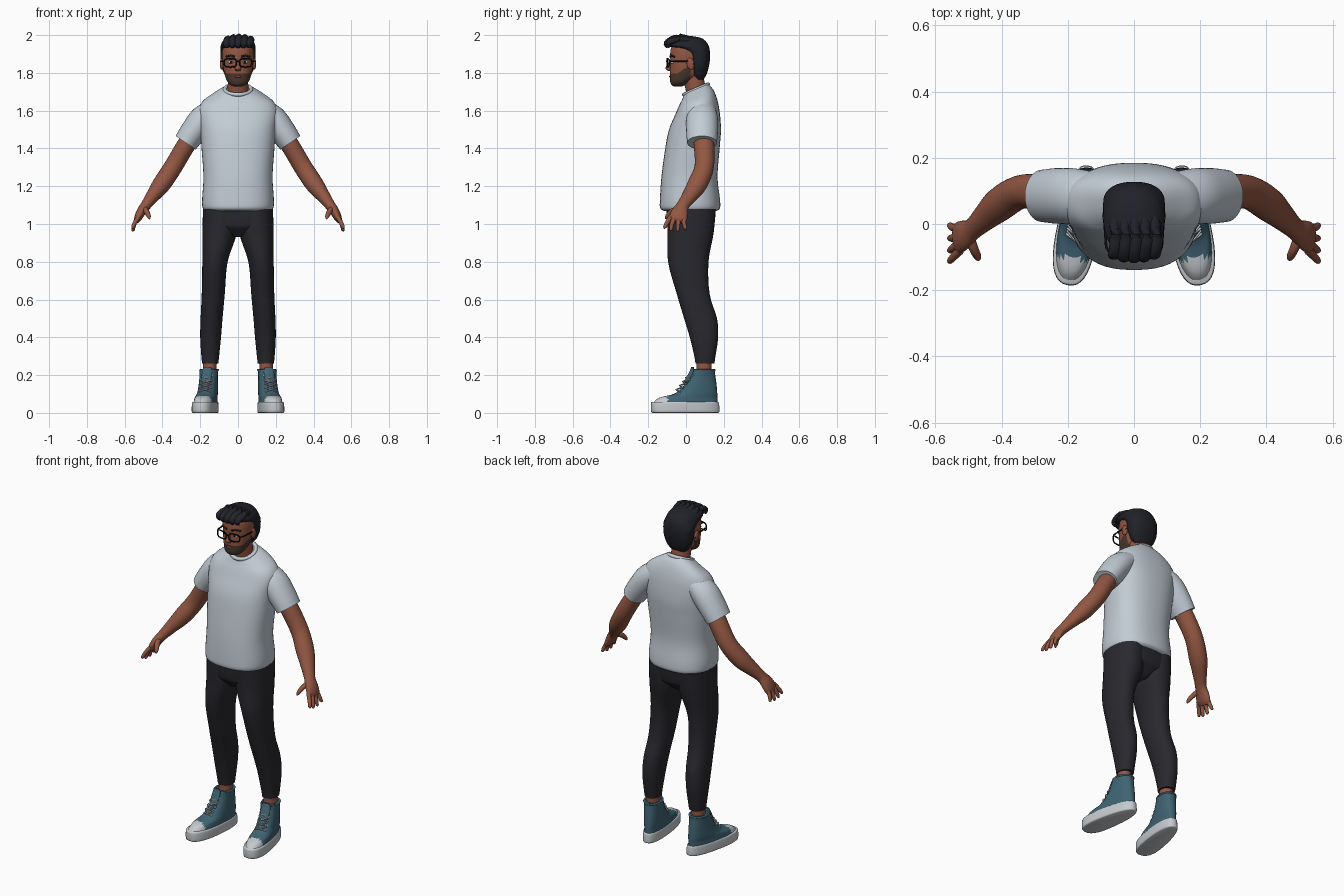
import bpy, bmesh, math
from mathutils import Vector, Matrix

if "Cube" in bpy.data.objects:
    bpy.data.objects.remove(bpy.data.objects["Cube"])


def material(name, r, g, b):
    m = bpy.data.materials.new(name)
    m.diffuse_color = (r, g, b, 1)
    m.use_nodes = True
    m.node_tree.nodes["Principled BSDF"].inputs["Base Color"].default_value = m.diffuse_color
    return m


SHIRT = material("pale_grey_cotton", .54, .60, .66)
SKIN = material("brown_skin", .29, .095, .055)
PANTS = material("charcoal_cloth", .021, .021, .027)
HAIR = material("black_hair", .015, .016, .022)
BEARD = material("dark_beard", .07, .04, .028)
FRAME = material("black_plastic", .006, .006, .007)
CANVAS = material("teal_canvas", .05, .125, .17)
RUBBER = material("white_rubber", .56, .59, .61)
EYE = material("eye_white", .6, .57, .54)
LIP = material("lip_brown", .2, .055, .04)


def finish(ob, mirror=False, angle=50):
    bpy.ops.object.select_all(action='DESELECT')
    ob.select_set(True)
    bpy.context.view_layer.objects.active = ob
    bpy.ops.object.shade_smooth_by_angle(angle=math.radians(angle))
    if mirror:
        ob.modifiers.new("mirror", 'MIRROR').use_mirror_merge = False
    return ob


def spline(keys, steps):
    """Smooth rows of numbers passing through every key."""
    out = []
    for i in range(len(keys) - 1):
        a, b, c, d = (keys[max(0, min(len(keys) - 1, i + k))] for k in (-1, 0, 1, 2))
        for s in range(steps):
            t = s / steps
            out.append([.5 * (2 * q + (r - p) * t + (2 * p - 5 * q + 4 * r - u) * t * t
                              + (3 * q - p - 3 * r + u) * t ** 3) for p, q, r, u in zip(a, b, c, d)])
    return out + [list(keys[-1])]


def loft(name, keys, mats, upright=False, power=2, n=32, steps=4, mirror=False,
         rule=None, taper=0, matrix=None):
    """Skin over rings; key = x, y, z, half width, half depth, tilt (optional)."""
    rows = spline([tuple(k) + (0,) * (6 - len(k)) for k in keys], steps)
    pts = [Vector(r[:3]) for r in rows]
    bm, rings = bmesh.new(), []
    for i, r in enumerate(rows):
        t = Vector((0, 0, 1)) if upright else \
            (pts[min(i + 1, len(pts) - 1)] - pts[max(i - 1, 0)]).normalized()
        v = Vector((0, 1, 0))
        v = (v - t * v.dot(t)).normalized()
        u = v.cross(t)
        ring = []
        for k in range(n):
            c, s = math.cos(math.tau * k / n), math.sin(math.tau * k / n)
            e = 2 / power
            c, s = math.copysign(abs(c) ** e, c), math.copysign(abs(s) ** e, s)
            p = pts[i] + u * c * r[3] * (1 - taper * s) + v * s * r[4]
            p.z += r[5] * s * r[4]
            ring.append(bm.verts.new(p))
        rings.append(ring)
    for a, b in zip(rings, rings[1:]):
        for k in range(n):
            bm.faces.new((a[k], a[(k + 1) % n], b[(k + 1) % n], b[k]))
    bm.faces.new(rings[0][::-1])
    bm.faces.new(rings[-1])
    bmesh.ops.recalc_face_normals(bm, faces=bm.faces)
    if rule:
        for f in bm.faces:
            f.material_index = rule(f.calc_center_median())
    me = bpy.data.meshes.new(name)
    bm.to_mesh(me)
    bm.free()
    if matrix:
        me.transform(matrix)
    for m in mats:
        me.materials.append(m)
    ob = bpy.data.objects.new(name, me)
    bpy.context.collection.objects.link(ob)
    return finish(ob, mirror)


def stack(rows):
    """Turn (z, half width, front y, back y, tilt) rows into loft keys."""
    return [(0, (f + b) / 2, z, w, (b - f) / 2, *t) for z, w, f, b, *t in rows]


def wire(name, paths, radius, mat, closed=False, mirror=False, matrix=None):
    cu = bpy.data.curves.new(name, 'CURVE')
    cu.dimensions, cu.bevel_depth, cu.bevel_resolution = '3D', radius, 2
    cu.use_fill_caps = True
    for path in paths:
        s = cu.splines.new('POLY')
        s.points.add(len(path) - 1)
        for p, co in zip(s.points, path):
            p.co = (*co, 1)
        s.use_cyclic_u = closed
    ob = bpy.data.objects.new(name, cu)
    bpy.context.collection.objects.link(ob)
    bpy.ops.object.select_all(action='DESELECT')
    ob.select_set(True)
    bpy.context.view_layer.objects.active = ob
    bpy.ops.object.convert(target='MESH')
    ob = bpy.context.object
    ob.data.materials.clear()
    ob.data.materials.append(mat)
    if matrix:
        ob.data.transform(matrix)
    return finish(ob, mirror)


def ball(name, loc, size, mat, mirror=False, tilt=0):
    me = bpy.data.meshes.new(name)
    bm = bmesh.new()
    bmesh.ops.create_uvsphere(bm, u_segments=20, v_segments=12, radius=1)
    bm.transform(Matrix.Translation(loc) @ Matrix.Rotation(tilt, 4, 'X') @ Matrix.Diagonal((*size, 1)))
    bm.to_mesh(me)
    bm.free()
    me.materials.append(mat)
    ob = bpy.data.objects.new(name, me)
    bpy.context.collection.objects.link(ob)
    return finish(ob, mirror)


# T-shirt: body, sleeves, neckband
loft("shirt_body", stack([(1.07, .172, -.12, .165), (1.085, .187, -.137, .18), (1.13, .19, -.138, .18),
     (1.25, .183, -.13, .167), (1.4, .193, -.11, .178), (1.5, .2, -.09, .185), (1.59, .21, -.055, .178, .05),
     (1.645, .19, -.035, .165, .15), (1.685, .135, -.02, .145, .3), (1.715, .08, -.008, .118, .42)]),
     [SHIRT], upright=True, power=2.4, n=48, steps=5)
loft("sleeve", [(.11, .085, 1.615, .055, .07), (.18, .085, 1.56, .072, .083), (.232, .085, 1.495, .07, .084),
     (.277, .085, 1.43, .064, .079)], [SHIRT], mirror=True)
wire("neckband", [[(.07 * math.cos(a), .053 + .063 * math.sin(a), 1.712 + .027 * math.sin(a))
     for a in (math.tau * k / 32 for k in range(32))]], .011, SHIRT, closed=True)

# Trousers
loft("hips", stack([(.93, .03, -.05, .09), (.97, .13, -.085, .13), (1.0, .178, -.1, .15), (1.1, .183, -.105, .16)]),
     [PANTS], upright=True, power=2.5)
loft("trouser_leg", [(.095, .028, 1.08, .09, .13), (.098, .024, .95, .091, .122), (.122, .012, .8, .067, .107),
     (.131, .038, .63, .061, .087), (.14, .077, .5, .058, .087), (.145, .095, .4, .055, .075),
     (.147, .1, .3, .047, .056), (.147, .1, .262, .043, .05)], [PANTS], upright=True, power=2.2, mirror=True)
loft("ankle", [(.15, .095, .2, .036, .04), (.148, .095, .28, .036, .04)], [SKIN], upright=True, mirror=True)

# High-top shoes, toes turned out
turn = Matrix.Translation((.152, .1, 0)) @ Matrix.Rotation(math.radians(9.5), 4, 'Z') @ Matrix.Translation((0, -.1, 0))
loft("shoe_sole", stack([(0, .055, -.178, .17), (.008, .061, -.188, .178), (.05, .06, -.188, .176), (.058, .056, -.183, .172)]),
     [RUBBER], upright=True, power=2.5, taper=.15, n=40, mirror=True, matrix=turn)
loft("shoe_upper", stack([(.05, .056, -.18, .168), (.08, .053, -.145, .167), (.103, .051, -.06, .166),
     (.15, .048, -.008, .162), (.2, .047, .022, .155), (.228, .049, .03, .153)]),
     [CANVAS, RUBBER], upright=True, power=2.3, taper=.1, n=48, mirror=True, matrix=turn,
     rule=lambda c: int(c.y < -.105))
loft("shoe_tongue", [(0, .0, .16, .025, .012), (0, .028, .215, .028, .011), (0, .034, .243, .02, .006)],
     [CANVAS], mirror=True, matrix=turn)
wire("shoe_rim", [[(.046 * math.cos(a), .092 + .06 * math.sin(a), .226)
     for a in (math.tau * k / 28 for k in range(28))]], .006, CANVAS, closed=True, mirror=True, matrix=turn)
laces = []
for k in range(5):
    z, y = .112 + .021 * k, -.052 + .017 * k
    for s in (-1, 1):
        laces.append([(-.031 * s, y + .016, z), (0, y - .002, z + .012), (.031 * s, y + .026, z + .02)])
wire("shoe_laces", laces, .0035, RUBBER, mirror=True, matrix=turn)

# Arms and hands
loft("arm", [(.22, .09, 1.5, .05, .054), (.28, .096, 1.41, .049, .054), (.345, .096, 1.3, .049, .051),
     (.405, .06, 1.21, .048, .052), (.45, .02, 1.15, .037, .041), (.487, -.015, 1.1, .028, .033),
     (.512, -.032, 1.065, .025, .044), (.53, -.042, 1.03, .02, .048), (.538, -.046, 1.01, .01, .036)],
     [SKIN], mirror=True)
fingers = {"index_finger": (-.08, -.112, .975), "middle_finger": (-.056, -.08, .963),
           "ring_finger": (-.032, -.043, .961), "little_finger": (-.01, -.004, .97)}
for name, (y0, y1, z1) in fingers.items():
    loft(name, [(.525, y0, 1.04, .012, .013), (.546, (y0 + y1) / 2 - .004, 1.007, .011, .012),
         (.556, y1, z1 + .008, .009, .009), (.556, y1, z1, .003, .003)], [SKIN], n=12, mirror=True)
loft("thumb", [(.5, -.03, 1.085, .015, .017), (.484, -.075, 1.066, .014, .015), (.472, -.1, 1.04, .011, .011),
     (.469, -.108, 1.026, .003, .003)], [SKIN], n=12, mirror=True)

# Neck and head with short beard
loft("neck", [(0, .07, 1.64, .06, .06), (0, .053, 1.71, .055, .055), (0, .04, 1.77, .054, .055),
     (0, .035, 1.82, .054, .055)], [SKIN], upright=True)
loft("head", stack([(1.728, .02, -.065, -.02), (1.738, .042, -.078, .0), (1.755, .057, -.084, .03),
     (1.785, .069, -.085, .07), (1.82, .077, -.084, .09), (1.86, .082, -.083, .105), (1.91, .084, -.083, .11),
     (1.95, .075, -.07, .1), (1.98, .04, -.03, .06)]), [SKIN, BEARD], upright=True, power=2.15, n=64, steps=6,
     rule=lambda c: int(c.y < .025 and c.z < 1.797 + max(0, c.y + .05) * .55))
ball("mouth", (0, -.083, 1.781), (.02, .006, .0065), LIP)
loft("nose", [(0, -.078, 1.87, .008, .008), (0, -.088, 1.845, .01, .012), (0, -.095, 1.823, .017, .014),
     (0, -.087, 1.811, .012, .008)], [SKIN], upright=True, n=16)
ball("ear", (.086, .024, 1.848), (.01, .02, .032), SKIN, mirror=True, tilt=.2)
ball("eyeball", (.035, -.071, 1.857), (.016, .012, .009), EYE, mirror=True)
ball("iris", (.035, -.081, 1.857), (.007, .003, .007), FRAME, mirror=True)
wire("eyebrow", [[(.016, -.084, 1.886), (.04, -.079, 1.892), (.062, -.061, 1.886)]], .005, HAIR, mirror=True)

# Glasses
rim = []
for k in range(28):
    c, s = math.cos(math.tau * k / 28), math.sin(math.tau * k / 28)
    x = .041 + .032 * math.copysign(abs(c) ** .6, c)
    rim.append((x, -.1 + 4 * max(0, x - .02) ** 2, 1.853 + .022 * math.copysign(abs(s) ** .6, s)))
wire("glasses_rim", [rim], .004, FRAME, closed=True, mirror=True)
wire("glasses_temple", [[(.072, -.089, 1.862), (.084, -.07, 1.862), (.09, .02, 1.862), (.09, .042, 1.845)]],
     .004, FRAME, mirror=True)
wire("glasses_bridge", [[(-.011, -.1, 1.858), (0, -.103, 1.862), (.011, -.1, 1.858)]], .004, FRAME)

# Hair: cropped cap with swept-back locks on top
loft("hair_cap", stack([(1.765, .05, .05, .092), (1.79, .07, .03, .108), (1.83, .086, .02, .12), (1.87, .091, .01, .127),
     (1.905, .093, -.0, .127), (1.928, .093, -.045, .124), (1.943, .092, -.092, .12), (1.965, .083, -.097, .107),
     (1.985, .06, -.08, .08), (1.995, .02, -.03, .03)]), [HAIR], upright=True, power=2.25, n=48)
for k in range(5):
    x = -.06 + .03 * k
    h = .01 * (1 - (x / .06) ** 2)
    loft("hair_lock_%d" % (k + 1), [(x, -.088 - h, 1.935, .012, .008), (x, -.094 - h, 1.958, .02, .014),
         (x + .006, -.06, 1.975 + h, .021, .015), (x + .004, .0, 1.976 + h, .018, .014),
         (x * .9, .05, 1.962 + h, .008, .008)], [HAIR], n=14)
